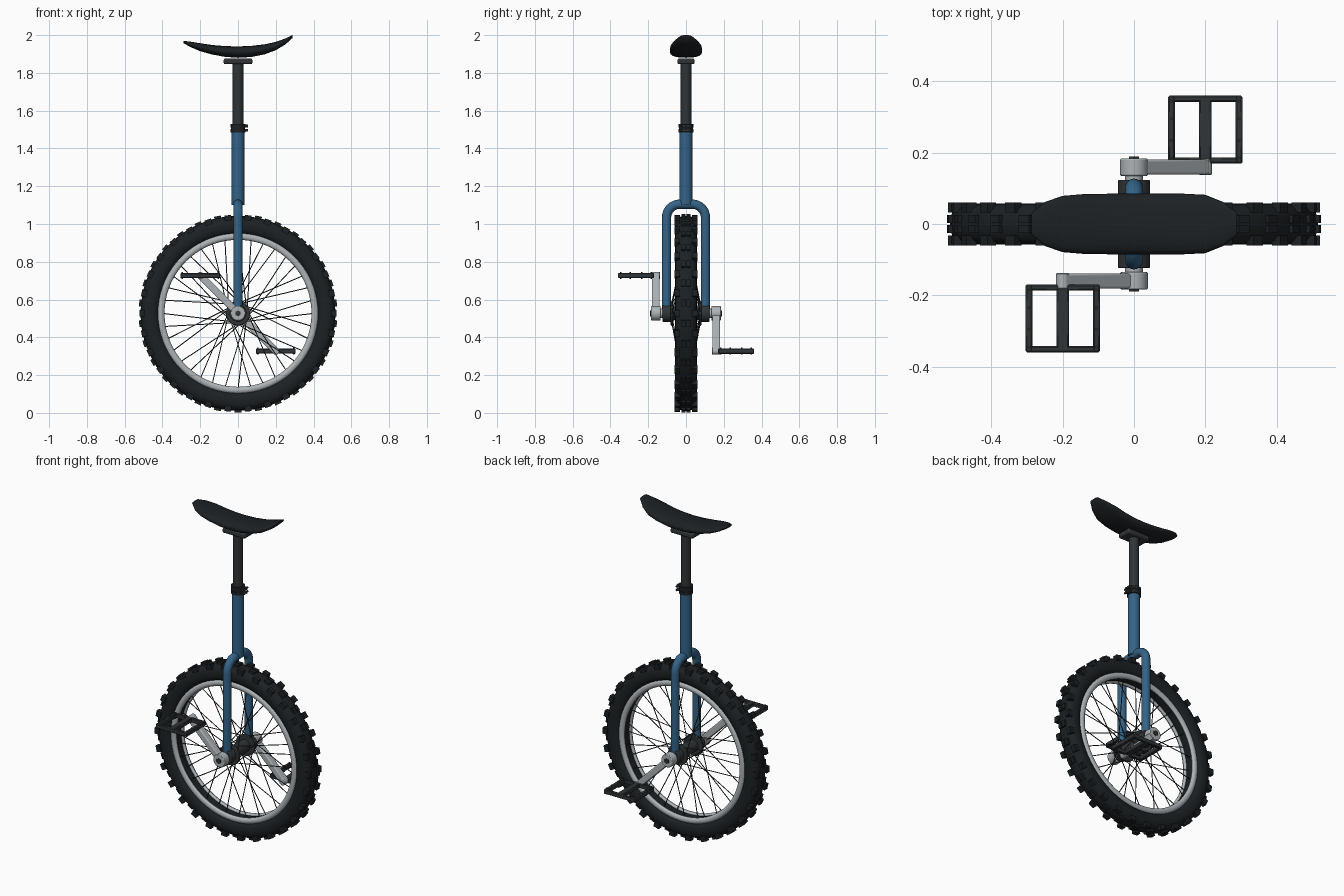
import bpy, bmesh, math
from mathutils import Vector, Matrix
from math import sin, cos, pi

if "Cube" in bpy.data.objects:
    bpy.data.objects.remove(bpy.data.objects["Cube"])

CZ = 0.527  # wheel axle height


def mat(name, c):
    m = bpy.data.materials.new(name)
    m.diffuse_color = (*c, 1)
    m.use_nodes = True
    m.node_tree.nodes["Principled BSDF"].inputs["Base Color"].default_value = m.diffuse_color
    return m


BLACK = mat("rubber_black", (0.012, 0.015, 0.017))
DARK = mat("dark_metal", (0.03, 0.035, 0.038))
BLUE = mat("blue_paint", (0.035, 0.125, 0.24))
SILVER = mat("silver", (0.42, 0.45, 0.47))


def finish(name, bm, m, angle=35):
    bmesh.ops.recalc_face_normals(bm, faces=bm.faces)
    me = bpy.data.meshes.new(name)
    bm.to_mesh(me)
    bm.free()
    me.materials.append(m)
    me.shade_smooth()
    me.set_sharp_from_angle(angle=math.radians(angle))
    ob = bpy.data.objects.new(name, me)
    bpy.context.collection.objects.link(ob)
    return ob


def add_rod(bm, p, q, r, n=24, r2=None):
    p, q = Vector(p), Vector(q)
    d = q - p
    M = Matrix.Translation((p + q) / 2) @ d.to_track_quat('Z', 'Y').to_matrix().to_4x4()
    bmesh.ops.create_cone(bm, cap_ends=True, segments=n, radius1=r,
                          radius2=r if r2 is None else r2, depth=d.length, matrix=M)


def add_box(bm, c, size, rot=Matrix()):
    M = Matrix.Translation(c) @ rot @ Matrix.Diagonal((*size, 1))
    bmesh.ops.create_cube(bm, size=1, matrix=M)


def rod(name, p, q, r, m, n=24):
    bm = bmesh.new()
    add_rod(bm, p, q, r, n)
    return finish(name, bm, m)


def bevel(ob, w, seg=2):
    b = ob.modifiers.new("bevel", 'BEVEL')
    b.width, b.segments, b.limit_method = w, seg, 'ANGLE'
    return ob


def loft(bm, rings, closed):
    vs = [[bm.verts.new(p) for p in r] for r in rings]
    n = len(vs[0])
    for i in range(len(vs) if closed else len(vs) - 1):
        a, b = vs[i], vs[(i + 1) % len(vs)]
        for j in range(n):
            k = (j + 1) % n
            bm.faces.new((a[j], a[k], b[k], b[j]))
    if not closed:
        bm.faces.new(vs[0])
        bm.faces.new(vs[-1])


def wheel_ring(name, profile, m, n=72):
    """Spin a closed (radius, y) profile about the axle."""
    bm = bmesh.new()
    loft(bm, [[(r * cos(t), y, CZ + r * sin(t)) for r, y in profile]
              for t in (2 * pi * i / n for i in range(n))], True)
    return finish(name, bm, m)


def superellipse(n, a, b, e):
    f = lambda v: math.copysign(abs(v) ** (2 / e), v)
    return [(a * f(cos(2 * pi * i / n)), b * f(sin(2 * pi * i / n))) for i in range(n)]


# Tyre and rim
wheel_ring("tyre", [(0.465 + u, v) for u, v in superellipse(20, 0.051, 0.057, 2.5)], BLACK)
wheel_ring("rim_bed", [(0.402, -0.035), (0.43, -0.035), (0.43, 0.035), (0.402, 0.035), (0.396, 0)], BLACK)
for s, side in ((-1, "front"), (1, "back")):
    wheel_ring("rim_edge_" + side, [(0.407 + u, s * 0.036 + v) for u, v in superellipse(12, 0.018, 0.014, 2)], SILVER)

# Tread knobs: side pairs alternating with centre pairs
bm = bmesh.new()
N = 30
for i in range(N):
    for off, y, r, size in ((0, 0.046, 0.507, (0.03, 0.028, 0.036)), (0.5, 0.014, 0.514, (0.024, 0.022, 0.036))):
        t = 2 * pi * (i + off) / N
        for s in (-1, 1):
            add_box(bm, (r * cos(t), s * y, CZ + r * sin(t)), size, Matrix.Rotation(-t, 4, 'Y'))
finish("tread_knobs", bm, BLACK)

# Hub with flanges, bearing housings and axle
rod("hub_shell", (0, -0.075, CZ), (0, 0.075, CZ), 0.036, DARK, 32)
rod("axle", (0, -0.14, CZ), (0, 0.14, CZ), 0.025, SILVER)
for s, side in ((-1, "front"), (1, "back")):
    bevel(rod("hub_flange_" + side, (0, s * 0.066, CZ), (0, s * 0.082, CZ), 0.064, DARK, 32), 0.004)
    bevel(rod("bearing_housing_" + side, (0, s * 0.08, CZ), (0, s * 0.124, CZ), 0.045, DARK, 32), 0.004)

# Crossed spokes
bm = bmesh.new()
for i in range(36):
    s = 1 if i % 2 else -1
    t = 2 * pi * i / 36
    h = t + (0.9 if (i // 2) % 2 else -0.9)
    add_rod(bm, (0.056 * cos(h), s * 0.076, CZ + 0.056 * sin(h)),
            (0.402 * cos(t), s * 0.012, CZ + 0.402 * sin(t)), 0.0026, 6)
finish("spokes", bm, DARK)

# Fork: one bent tube down both sides of the wheel
bend, leg = 0.07, 0.103
path = [(0, -leg, 0.55)]
for s in (-1, 1):
    arc = [(0, s * (leg - bend + bend * cos(a)), 1.035 + bend * sin(a)) for a in (pi / 2 * i / 8 for i in range(9))]
    path += arc if s < 0 else arc[::-1]
path.append((0, leg, 0.55))
bm = bmesh.new()
rings = []
for i, p in enumerate(path):
    d = (Vector(path[min(i + 1, len(path) - 1)]) - Vector(path[max(i - 1, 0)])).normalized()
    side = d.cross(Vector((1, 0, 0)))
    rings.append([Vector(p) + 0.0245 * (Vector((cos(a), 0, 0)) + side * sin(a))
                  for a in (2 * pi * k / 20 for k in range(20))])
loft(bm, rings, False)
finish("fork", bm, BLUE)
rod("frame_tube", (0, 0, 1.1), (0, 0, 1.49), 0.034, BLUE, 32)

# Seat post and clamp
rod("seat_post", (0, 0, 1.45), (0, 0, 1.87), 0.028, DARK, 32)
for k, (z0, z1, r) in enumerate(((1.485, 1.503, 0.04), (1.503, 1.512, 0.037), (1.512, 1.53, 0.04))):
    rod(f"clamp_ring_{k}", (0, 0, z0), (0, 0, z1), r, BLACK, 32)
bm = bmesh.new()
for z in (1.496, 1.519):
    for s in (-1, 1):
        add_box(bm, (0.042, s * 0.01, z), (0.022, 0.012, 0.014))
    add_rod(bm, (0.046, -0.026, z), (0.046, 0.026, z), 0.006, 12)
finish("clamp_bolts", bm, DARK)

# Seat plate
bm = bmesh.new()
add_box(bm, (0, 0, 1.861), (0.152, 0.09, 0.03))
bevel(finish("seat_plate", bm, DARK), 0.008)

# Seat: sections of (x, bottom z, top z, half width)
bm = bmesh.new()
stations = [(-0.288, 1.957, 1.97, 0.03), (-0.25, 1.936, 1.965, 0.062), (-0.2, 1.915, 1.957, 0.079),
            (-0.14, 1.898, 1.948, 0.084), (-0.07, 1.885, 1.942, 0.085), (0, 1.88, 1.94, 0.085),
            (0.07, 1.884, 1.943, 0.085), (0.14, 1.898, 1.951, 0.085), (0.2, 1.92, 1.964, 0.082),
            (0.25, 1.95, 1.982, 0.062), (0.288, 1.984, 2.0, 0.032)]
loft(bm, [[(x, u, (a + b) / 2 + v) for u, v in superellipse(20, w, (b - a) / 2, 2.4)]
          for x, a, b, w in stations], False)
finish("seat", bm, BLACK, 50)

# Cranks and pedals, opposite each other
for s, side in ((-1, "front"), (1, "back")):
    px, pz, y = s * 0.2, CZ - s * 0.2, s * 0.16
    bevel(rod("crank_boss_" + side, (0, s * 0.135, CZ), (0, s * 0.184, CZ), 0.039, SILVER, 32), 0.004)
    rod("crank_nut_" + side, (0, s * 0.18, CZ), (0, s * 0.19, CZ), 0.016, DARK, 6)
    bm = bmesh.new()
    add_box(bm, (px / 2, y, (CZ + pz) / 2), (0.283, 0.042, 0.038), Matrix.Rotation(pi / 4, 4, 'Y'))
    bevel(finish("crank_arm_" + side, bm, SILVER), 0.006)
    bevel(rod("crank_end_" + side, (px, s * 0.138, pz), (px, s * 0.182, pz), 0.019, SILVER), 0.003)

    # Pedal cage: outer bars, end bars and centre spindle block
    yc = s * 0.265
    bm = bmesh.new()
    for k in (-1, 1):
        add_box(bm, (px + k * 0.095, yc, pz), (0.02, 0.19, 0.028))
        add_box(bm, (px, yc + k * 0.0865, pz), (0.19, 0.017, 0.026))
    add_box(bm, (px, yc, pz), (0.036, 0.18, 0.026))
    bevel(finish("pedal_" + side, bm, DARK), 0.004, 1)
    bm = bmesh.new()
    for k in (-1, 1):
        for j in (-0.08, -0.03, 0.03, 0.08):
            add_rod(bm, (px + k * 0.095, yc + j, pz - 0.019), (px + k * 0.095, yc + j, pz + 0.019), 0.004, 8)
    finish("pedal_pins_" + side, bm, DARK)
